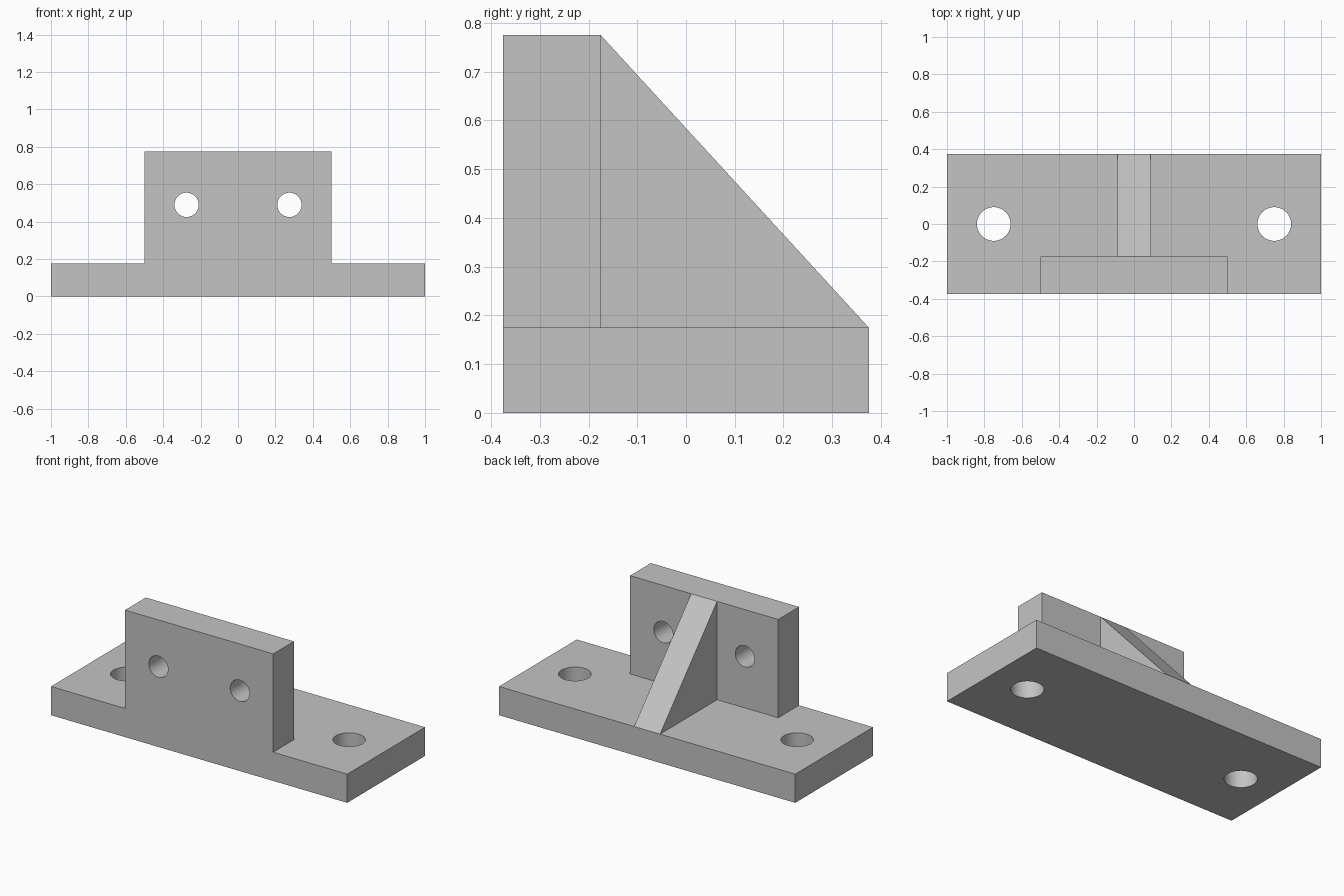
import bpy
import bmesh
from math import radians
from mathutils import Matrix, Vector

cube = bpy.data.objects.get("Cube")
if cube:
    bpy.data.objects.remove(cube, do_unlink=True)

grey = bpy.data.materials.new("plain grey")
grey.use_nodes = True
colour = (0.55, 0.55, 0.55, 1)
grey.diffuse_color = colour
grey.node_tree.nodes["Principled BSDF"].inputs["Base Color"].default_value = colour

BASE_TOP, TOP = 0.175, 0.775
FRONT, PLATE_BACK, BACK = -0.375, -0.175, 0.375


def finish(name, bm):
    bmesh.ops.recalc_face_normals(bm, faces=bm.faces)
    mesh = bpy.data.meshes.new(name)
    bm.to_mesh(mesh)
    bm.free()
    mesh.materials.append(grey)
    obj = bpy.data.objects.new(name, mesh)
    bpy.context.collection.objects.link(obj)
    return obj


def prism(name, profile, offset):
    """Extrude a closed planar profile along the offset vector."""
    bm = bmesh.new()
    face = bm.faces.new([bm.verts.new(p) for p in profile])
    side = bmesh.ops.extrude_face_region(bm, geom=[face])["geom"]
    moved = [v for v in side if isinstance(v, bmesh.types.BMVert)]
    bmesh.ops.translate(bm, verts=moved, vec=Vector(offset))
    return finish(name, bm)


def cylinder(name, radius, centre, tilt=0):
    bm = bmesh.new()
    place = Matrix.Translation(centre) @ Matrix.Rotation(radians(tilt), 4, "X")
    bmesh.ops.create_cone(bm, cap_ends=True, segments=64, radius1=radius,
                          radius2=radius, depth=0.4, matrix=place)
    obj = finish(name, bm)
    obj.hide_render = True
    return obj


def combine(target, tool, operation):
    mod = target.modifiers.new(operation.lower(), "BOOLEAN")
    mod.operation = operation
    mod.solver = "EXACT"
    mod.object = tool
    bpy.context.view_layer.objects.active = target
    bpy.ops.object.modifier_apply(modifier=mod.name)
    bpy.data.objects.remove(tool, do_unlink=True)


# Upright plate and foot strip share one stepped front profile
half = [(0.5, TOP), (0.5, BASE_TOP), (1, BASE_TOP), (1, 0)]
outline = half + [(-x, z) for x, z in reversed(half)]
bracket = prism("bracket", [(x, FRONT, z) for x, z in outline],
                (0, PLATE_BACK - FRONT, 0))

# Base plate behind and under the upright
base = prism("base_plate", [(-1, FRONT, 0), (1, FRONT, 0), (1, BACK, 0), (-1, BACK, 0)],
             (0, 0, BASE_TOP))
combine(bracket, base, "UNION")

# Sloping support rib
rib_half = 0.0875
rib = prism("support_rib", [(-rib_half, PLATE_BACK, BASE_TOP), (-rib_half, BACK, BASE_TOP),
                            (-rib_half, PLATE_BACK, TOP)], (2 * rib_half, 0, 0))
combine(bracket, rib, "UNION")

# Bolt holes through the base and the upright
for side in (-1, 1):
    combine(bracket, cylinder("base_hole", 0.09, (side * 0.75, 0, 0.09)), "DIFFERENCE")
    combine(bracket, cylinder("upright_hole", 0.065, (side * 0.275, -0.275, 0.49), 90),
            "DIFFERENCE")

# Merge coplanar faces, then smooth only the hole walls
bm = bmesh.new()
bm.from_mesh(bracket.data)
bmesh.ops.remove_doubles(bm, verts=bm.verts, dist=0.0001)
bmesh.ops.dissolve_limit(bm, angle_limit=radians(1), verts=bm.verts, edges=bm.edges)
bm.to_mesh(bracket.data)
bm.free()
bpy.ops.object.select_all(action="DESELECT")
bracket.select_set(True)
bpy.context.view_layer.objects.active = bracket
bpy.ops.object.shade_smooth_by_angle(angle=radians(30))
